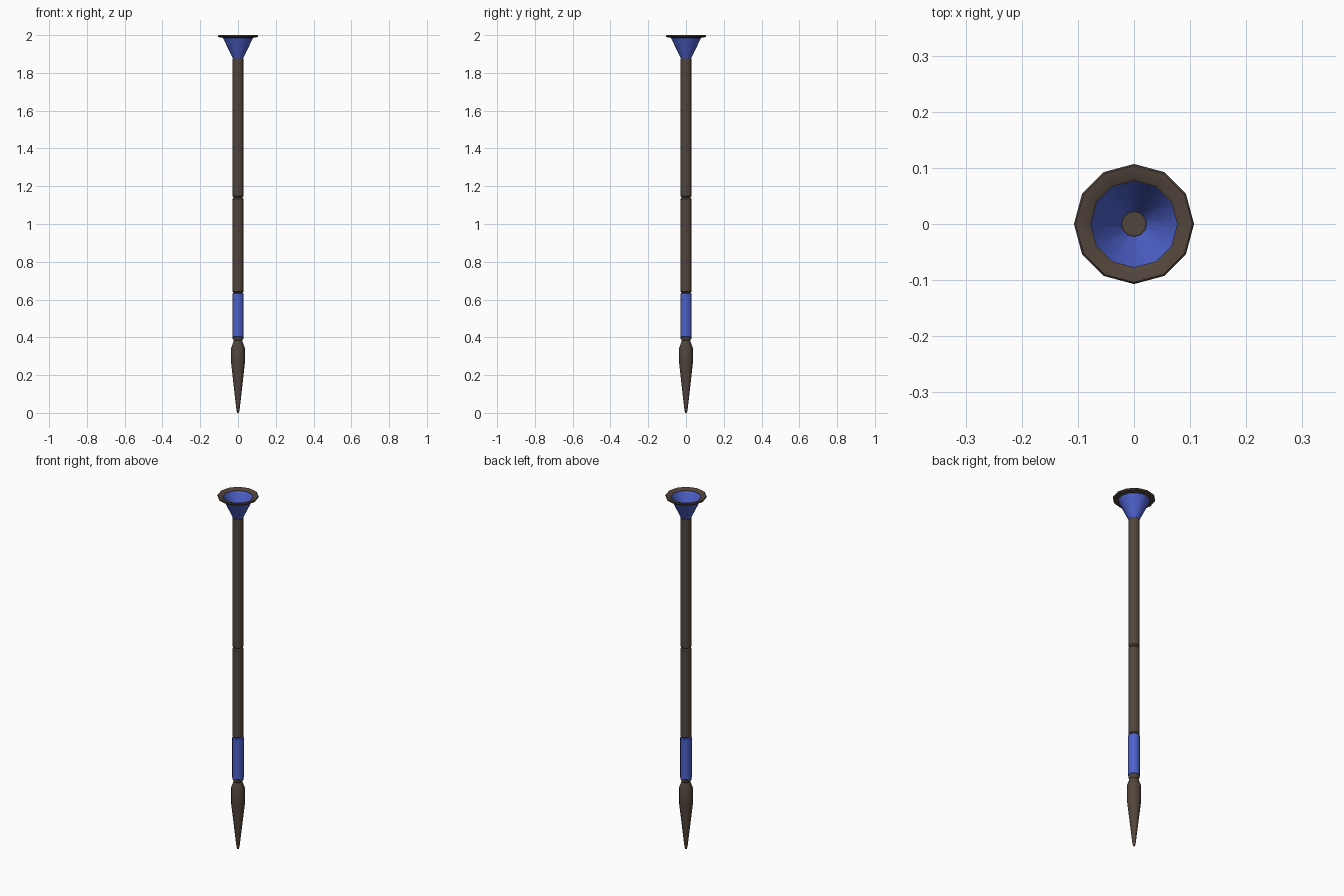
import bpy, bmesh, math

if "Cube" in bpy.data.objects:
    bpy.data.objects.remove(bpy.data.objects["Cube"])

def material(name, rgb):
    m = bpy.data.materials.new(name)
    m.diffuse_color = (*rgb, 1)
    m.use_nodes = True
    m.node_tree.nodes["Principled BSDF"].inputs["Base Color"].default_value = m.diffuse_color
    return m

BROWN = material("dark_brown", (0.085, 0.06, 0.045))
BLUE = material("blue", (0.075, 0.12, 0.60))

def lathe(name, profile, mat, sides=12, closed=False):
    """Revolve a (radius, z) profile around z; open profiles get end caps."""
    bm = bmesh.new()
    rings = [[bm.verts.new((r * math.cos(2 * math.pi * i / sides),
                            r * math.sin(2 * math.pi * i / sides), z))
              for i in range(sides)] for r, z in profile]
    pairs = list(zip(rings, rings[1:]))
    if closed:
        pairs.append((rings[-1], rings[0]))
    else:
        bm.faces.new(rings[0])
        bm.faces.new(rings[-1])
    for a, b in pairs:
        for i in range(sides):
            j = (i + 1) % sides
            bm.faces.new((a[i], a[j], b[j], b[i]))
    bmesh.ops.recalc_face_normals(bm, faces=bm.faces)
    me = bpy.data.meshes.new(name)
    bm.to_mesh(me)
    bm.free()
    me.materials.append(mat)
    ob = bpy.data.objects.new(name, me)
    bpy.context.collection.objects.link(ob)
    bpy.ops.object.select_all(action='DESELECT')
    ob.select_set(True)
    bpy.context.view_layer.objects.active = ob
    bpy.ops.object.shade_smooth_by_angle(angle=math.radians(40))
    return ob

def tube(name, z0, z1, r, mat, bevel=0.007):
    """Solid rod section with chamfered ends."""
    return lathe(name, [(r - bevel, z0), (r, z0 + bevel),
                        (r, z1 - bevel), (r - bevel, z1)], mat)

# Ground spike with a narrow neck
lathe("ground_spike", [(0.005, 0), (0.009, 0.02), (0.036, 0.26), (0.036, 0.345),
                       (0.022, 0.382), (0.028, 0.392), (0.028, 0.402)], BROWN)

# Pole sections
tube("lower_sleeve", 0.40, 0.635, 0.03, BLUE, 0.004)
tube("lower_pole", 0.635, 1.14, 0.029, BROWN)
tube("upper_pole", 1.14, 1.882, 0.029, BROWN)

# Hollow funnel
lathe("funnel", [(0.027, 1.876), (0.081, 1.988), (0.078, 1.991), (0.022, 1.880)],
      BLUE, closed=True)

# Flat flared rim
lathe("rim", [(0.077, 1.985), (0.104, 1.990), (0.107, 1.996), (0.104, 2.0),
              (0.085, 1.997), (0.077, 1.992)], BROWN, closed=True)
